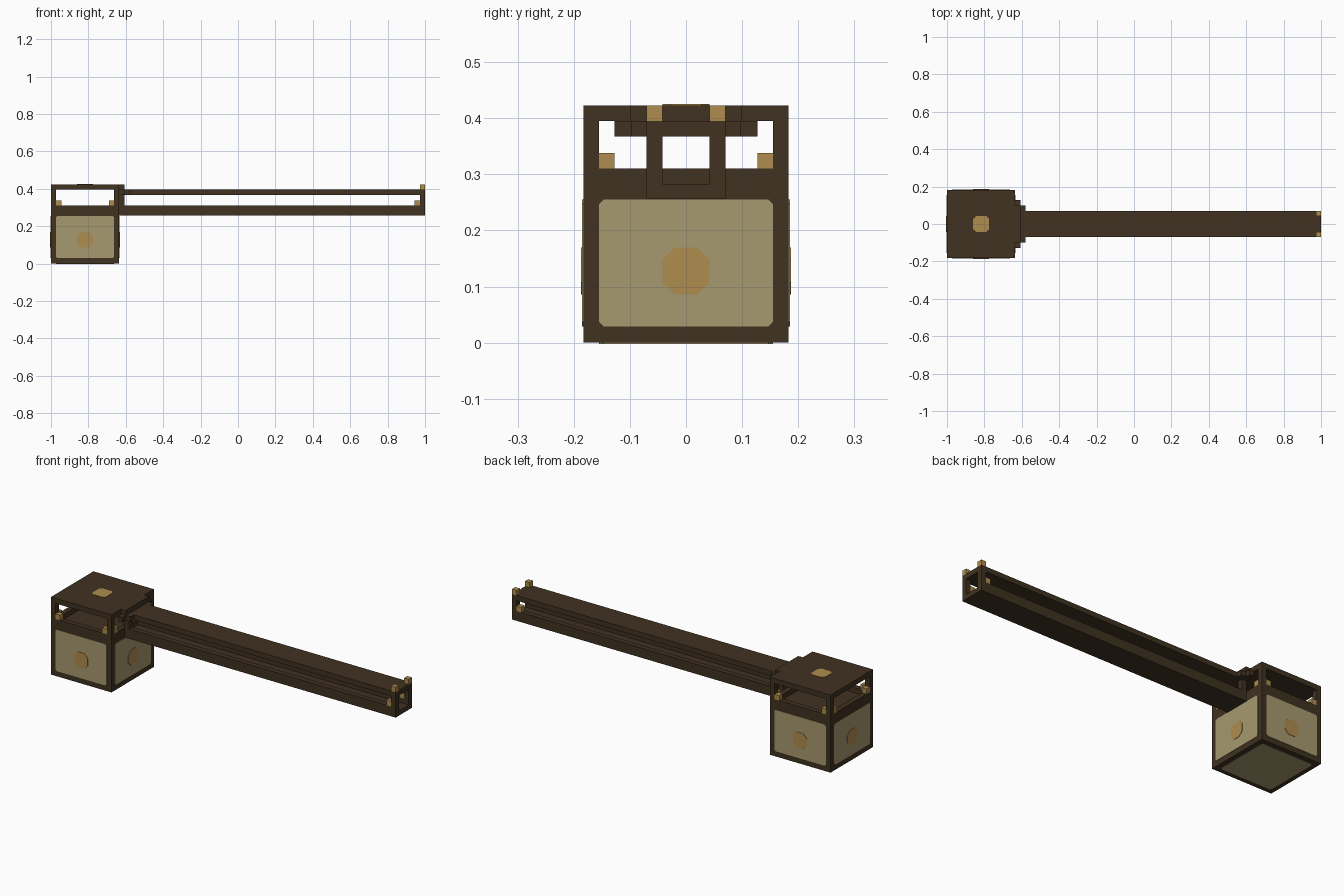
import bpy
import bmesh
from mathutils import Matrix, Vector

cube = bpy.data.objects.get("Cube")
if cube:
    bpy.data.objects.remove(cube, do_unlink=True)


def material(name, rgb):
    m = bpy.data.materials.new(name)
    m.use_nodes = True
    m.diffuse_color = (*rgb, 1)
    bsdf = m.node_tree.nodes["Principled BSDF"]
    bsdf.inputs["Base Color"].default_value = (*rgb, 1)
    bsdf.inputs["Roughness"].default_value = 0.9
    return m


WOOD = material("dark brown", (0.051, 0.032, 0.015))
TAN = material("tan", (0.39, 0.32, 0.16))
GOLD = material("gold", (0.43, 0.262, 0.075))


def finish(name, bm, mat):
    bmesh.ops.recalc_face_normals(bm, faces=bm.faces)
    mesh = bpy.data.meshes.new(name)
    bm.to_mesh(mesh)
    bm.free()
    mesh.materials.append(mat)
    obj = bpy.data.objects.new(name, mesh)
    bpy.context.collection.objects.link(obj)


def boxes(name, mat, spans):
    """One object from boxes given as (x range, y range, z range)."""
    bm = bmesh.new()
    for span in spans:
        mid = Vector([(a + b) / 2 for a, b in span])
        size = Vector([b - a for a, b in span])
        bmesh.ops.create_cube(bm, size=1, matrix=Matrix.Translation(mid) @ Matrix.Diagonal(size).to_4x4())
    finish(name, bm, mat)


def plate(name, mat, normal, centre, half_w, half_h, cut, rise):
    """Thin plate with clipped corners lying on a surface."""
    bm = bmesh.new()
    w, h = half_w, half_h
    outline = [(w, h - cut), (w - cut, h), (cut - w, h), (-w, h - cut),
               (-w, cut - h), (cut - w, -h), (w - cut, -h), (w, cut - h)]
    face = bm.faces.new([bm.verts.new((x, y, 0)) for x, y in outline])
    ext = bmesh.ops.extrude_face_region(bm, geom=[face])
    top = [v for v in ext["geom"] if isinstance(v, bmesh.types.BMVert)]
    bmesh.ops.translate(bm, verts=top, vec=(0, 0, rise))
    rot = Vector(normal).to_track_quat("Z", "Y").to_matrix().to_4x4()
    bm.transform(Matrix.Translation(centre) @ rot)
    finish(name, bm, mat)


def sides(a, b):
    return [(-b, -a), (a, b)]


T = 0.028                       # bar thickness
X0, X1, W = -1.0, -0.635, 0.183  # head extents
CX = (X0 + X1) / 2
RIM, LID, TOP = 0.31, 0.395, 0.423
H = 0.07                        # handle half width
x_ends = [(X0, X0 + T), (X1 - T, X1)]
y_ends = sides(W - T, W)

# Head: solid lower block, raised rim, corner posts and lid
boxes("head_block", WOOD, [((X0, X1), (-W, W), (0, RIM - T))])
boxes("head_rim", WOOD,
      [((X0, X1), y, (RIM - T, RIM)) for y in y_ends] +
      [(x, (T - W, W - T), (RIM - T, RIM)) for x in x_ends])
boxes("head_posts", WOOD, [(x, y, (RIM, LID)) for x in x_ends for y in y_ends])
boxes("head_lid", WOOD, [((X0, X1), (-W, W), (LID, TOP))])

# Studs beside the posts in each window
boxes("head_studs", GOLD,
      [(x, y, (RIM, RIM + T)) for y in y_ends
       for x in [(X0 + T, X0 + 2 * T), (X1 - 2 * T, X1 - T)]] +
      [(x, y, (RIM, RIM + T)) for x in x_ends for y in sides(W - 2 * T, W - T)])

# Side panels with round spots, plus bottom panel and lid spot
half_x = (X1 - X0) / 2
for label, n in {"front": (0, -1, 0), "back": (0, 1, 0),
                 "left": (1, 0, 0), "right": (-1, 0, 0)}.items():
    c = Vector((CX + n[0] * half_x, n[1] * W, 0.142))
    plate(label + "_panel", TAN, n, c, 0.155, 0.113, 0.008, 0.002)
    c.z = 0.128
    plate(label + "_spot", GOLD, n, c, 0.042, 0.042, 0.022, 0.004)
plate("bottom_panel", TAN, (0, 0, -1), (CX, 0, 0), 0.155, 0.155, 0.008, 0.002)
plate("lid_spot", GOLD, (0, 0, 1), (CX, 0, TOP), 0.042, 0.042, 0.014, 0.002)

# Stepped collar where the handle meets the head
boxes("collar", WOOD, [((X1, X1 + T), (-0.1, 0.1), (LID, TOP)),
                       ((X1, X1 + T), (-0.127, 0.127), (LID - T, LID)),
                       ((X1 + T, X1 + 2 * T), (-0.098, 0.098), (LID - T, LID))])

# Handle: open channel below, flat bar above, posts at both ends
wall = sides(H - T, H)
boxes("handle_channel", WOOD,
      [((X1, 1), (-H, H), (0.257, 0.283))] +
      [((X1, 1), y, (0.283, RIM)) for y in wall])
boxes("handle_top_bar", WOOD, [((X1, 1), (-H, H), (LID - T, LID))])
boxes("handle_posts", WOOD,
      [(x, y, (RIM, LID - T)) for y in wall for x in [(X1, X1 + T), (1 - T, 1)]])
boxes("handle_studs", GOLD,
      [((1 - T, 1), y, (LID, TOP)) for y in wall] +
      [((1 - 2 * T, 1 - T), y, (RIM, RIM + T)) for y in wall])
